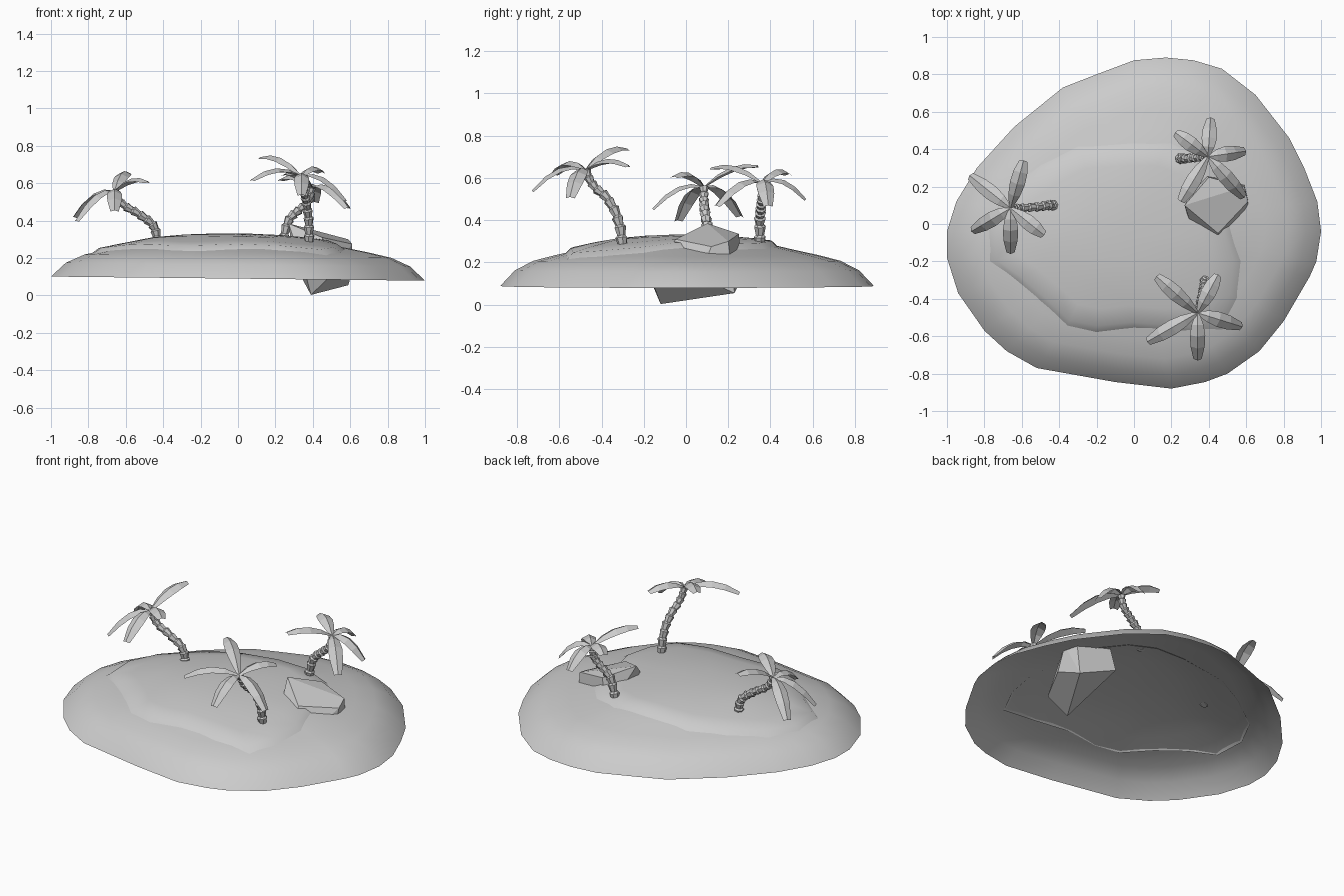
import bpy, bmesh, math
from mathutils import Vector

if "Cube" in bpy.data.objects:
    bpy.data.objects.remove(bpy.data.objects["Cube"])

def make(name, verts, faces, smooth=False):
    me = bpy.data.meshes.new(name)
    me.from_pydata([tuple(v) for v in verts], [], faces)
    me.update()
    for p in me.polygons:
        p.use_smooth = smooth
    ob = bpy.data.objects.new(name, me)
    bpy.context.collection.objects.link(ob)
    return ob

def interp(table, t):
    for (a, va), (b, vb) in zip(table, table[1:]):
        if t <= b:
            return va + (vb - va) * (t - a) / (b - a)
    return table[-1][1]

# Shoreline seen from above, and dome height by fraction of the way to the shore
shore = [(1, -.04), (.98, .12), (.91, .3), (.83, .46), (.65, .69), (.47, .83),
         (.32, .875), (.17, .89), (0, .875), (-.2, .8), (-.38, .73), (-.64, .52),
         (-.84, .3), (-.95, .12), (-1, -.04), (-1, -.18), (-.94, -.37), (-.8, -.57),
         (-.68, -.68), (-.52, -.77), (-.1, -.845), (.2, -.88), (.38, -.845),
         (.5, -.8), (.67, -.68), (.8, -.52), (.94, -.28), (.975, -.2)]
profile = [(0, .313), (.15, .31), (.3, .302), (.45, .287), (.57, .262), (.7, .237),
           (.82, .21), (.92, .165), (1, .09)]
polar = sorted((math.atan2(y, x), math.hypot(x, y)) for x, y in shore)
polar = [(polar[-1][0] - math.tau, polar[-1][1])] + polar + [(polar[0][0] + math.tau, polar[0][1])]

def ground(x, y):
    t = math.hypot(x, y) / interp(polar, math.atan2(y, x))
    return interp(profile, t) - .011 * x

def dome(name, outline, centre, steps, height):
    """Concentric rings of an outline, open underneath."""
    cx, cy = centre
    verts, faces, n = [(cx, cy, height(cx, cy, 0))], [], len(outline)
    for s in steps:
        for x, y in outline:
            px, py = cx + (x - cx) * s, cy + (y - cy) * s
            verts.append((px, py, height(px, py, s)))
    for i in range(n):
        j = (i + 1) % n
        faces.append((0, 1 + i, 1 + j))
        for k in range(len(steps) - 1):
            a, b = 1 + k * n, 1 + (k + 1) * n
            faces.append((a + i, b + i, b + j, a + j))
    return make(name, verts, faces, True)

# Sand dome
dome("sand", shore, (0, 0), [t for t, z in profile[1:]],
     lambda x, y, s: interp(profile, s) - .011 * x)

# Raised grass cap
grass = [(.53, -.05), (.5, .22), (.36, .38), (.2, .44), (0, .44), (-.3, .42), (-.5, .32),
         (-.7, .18), (-.79, 0), (-.78, -.2), (-.64, -.3), (-.5, -.42), (-.36, -.55),
         (-.2, -.58), (0, -.56), (.25, -.58), (.48, -.57), (.56, -.4), (.58, -.2)]
dome("grass", grass, (-.12, -.07), [.25, .5, .75, .93, 1],
     lambda x, y, s: ground(x, y) + (-.006 if s == 1 else .02))

# Faceted boulder through the ground
rock_points = [(.27, .1, .385), (.45, -.05, .31), (.4, .25, .335), (.59, .2, .3),
               (.61, .12, .275), (.39, -.12, .003), (.59, .23, .055), (.5, -.16, .11),
               (.3, .0, .17), (.36, .27, .14), (.61, .06, .13), (.36, -.17, .12)]
bm = bmesh.new()
for p in rock_points:
    bm.verts.new(p)
res = bmesh.ops.convex_hull(bm, input=bm.verts)
bmesh.ops.dissolve_limit(bm, angle_limit=math.radians(8), verts=bm.verts, edges=bm.edges)
bmesh.ops.recalc_face_normals(bm, faces=bm.faces)
rock = make("rock", [], [])
bm.to_mesh(rock.data)
bm.free()

def along(path, t):
    """Catmull-Rom point on a path, t from 0 to 1."""
    p = [Vector(q) for q in path]
    p = [2 * p[0] - p[1]] + p + [2 * p[-1] - p[-2]]
    u = t * (len(path) - 1)
    i = min(int(u), len(path) - 2)
    u -= i
    a, b, c, d = p[i:i + 4]
    return .5 * (2 * b + (c - a) * u + (2 * a - 5 * b + 4 * c - d) * u * u
                 + (3 * b - a - 3 * c + d) * u ** 3)

def trunk(name, path, r0, r1, segs=10, sides=7):
    """Stacked flared collars following a bent path."""
    verts, faces = [], []
    for k in range(segs):
        for t, f in ((k / segs, .8), ((k + .8) / segs, 1.15)):
            c = along(path, t)
            d = (along(path, min(t + .02, 1)) - along(path, max(t - .02, 0))).normalized()
            u = d.cross(Vector((.3, 1, 0))).normalized()
            v = d.cross(u)
            r = (r0 + (r1 - r0) * t) * f
            for i in range(sides):
                a = math.tau * (i + .5 * (k % 2)) / sides
                verts.append(c + r * (math.cos(a) * u + math.sin(a) * v))
    rings = 2 * segs
    for k in range(rings - 1):
        for i in range(sides):
            j = (i + 1) % sides
            faces.append((k * sides + i, k * sides + j, (k + 1) * sides + j, (k + 1) * sides + i))
    faces.append(tuple(reversed(range(sides))))
    faces.append(tuple(range((rings - 1) * sides, rings * sides)))
    make(name, verts, faces)

def frond(name, crown, tip, lift):
    """Drooping leaf folded along its midrib."""
    a, c = Vector(crown), Vector(tip)
    b = (a + c) / 2 + Vector((0, 0, lift))
    side = (c - a).cross(Vector((0, 0, 1))).normalized()
    verts, faces = [], []
    widths = [.01, .032, .041, .038, .022]
    for k, w in enumerate(widths):
        t = k / (len(widths) - 1)
        p = (1 - t) ** 2 * a + 2 * t * (1 - t) * b + t * t * c
        tan = (1 - t) * (b - a) + t * (c - b)
        down = tan.cross(side).normalized()
        if down.z > 0:
            down.negate()
        verts += [p + side * w + down * w * .5, p, p - side * w + down * w * .5]
    for k in range(len(widths) - 1):
        q = 3 * k
        faces += [(q, q + 3, q + 4, q + 1), (q + 1, q + 4, q + 5, q + 2)]
    make(name, verts, faces)

# Three palms: trunk path, then (tip, arch) of five fronds each
palms = {
    "left_palm": ([(-.43, .1, .28), (-.45, .1, .37), (-.53, .09, .435), (-.62, .085, .49), (-.66, .085, .56)],
                  [((-.59, .34, .66), .08), ((-.88, .26, .42), .11), ((-.87, -.04, .4), .11),
                   ((-.66, -.16, .455), .1), ((-.48, -.06, .61), .08)]),
    "back_palm": ([(.24, .35, .28), (.27, .35, .4), (.33, .355, .46), (.38, .36, .51), (.395, .36, .58)],
                  [((.25, .12, .65), .08), ((.59, .14, .47), .11), ((.6, .39, .47), .11),
                   ((.41, .57, .5), .1), ((.22, .49, .62), .08)]),
    "front_palm": ([(.38, -.3, .28), (.378, -.32, .4), (.365, -.37, .5), (.35, -.44, .565), (.34, -.475, .64)],
                   [((.12, -.28, .74), .09), ((.07, -.63, .62), .1), ((.34, -.73, .54), .11),
                    ((.58, -.55, .51), .11), ((.45, -.27, .66), .08)]),
}
for name, (path, leaves) in palms.items():
    trunk(name + "_trunk", path, .026, .02)
    for n, (tip, lift) in enumerate(leaves):
        frond(f"{name}_frond_{n + 1}", path[-1], tip, lift)
